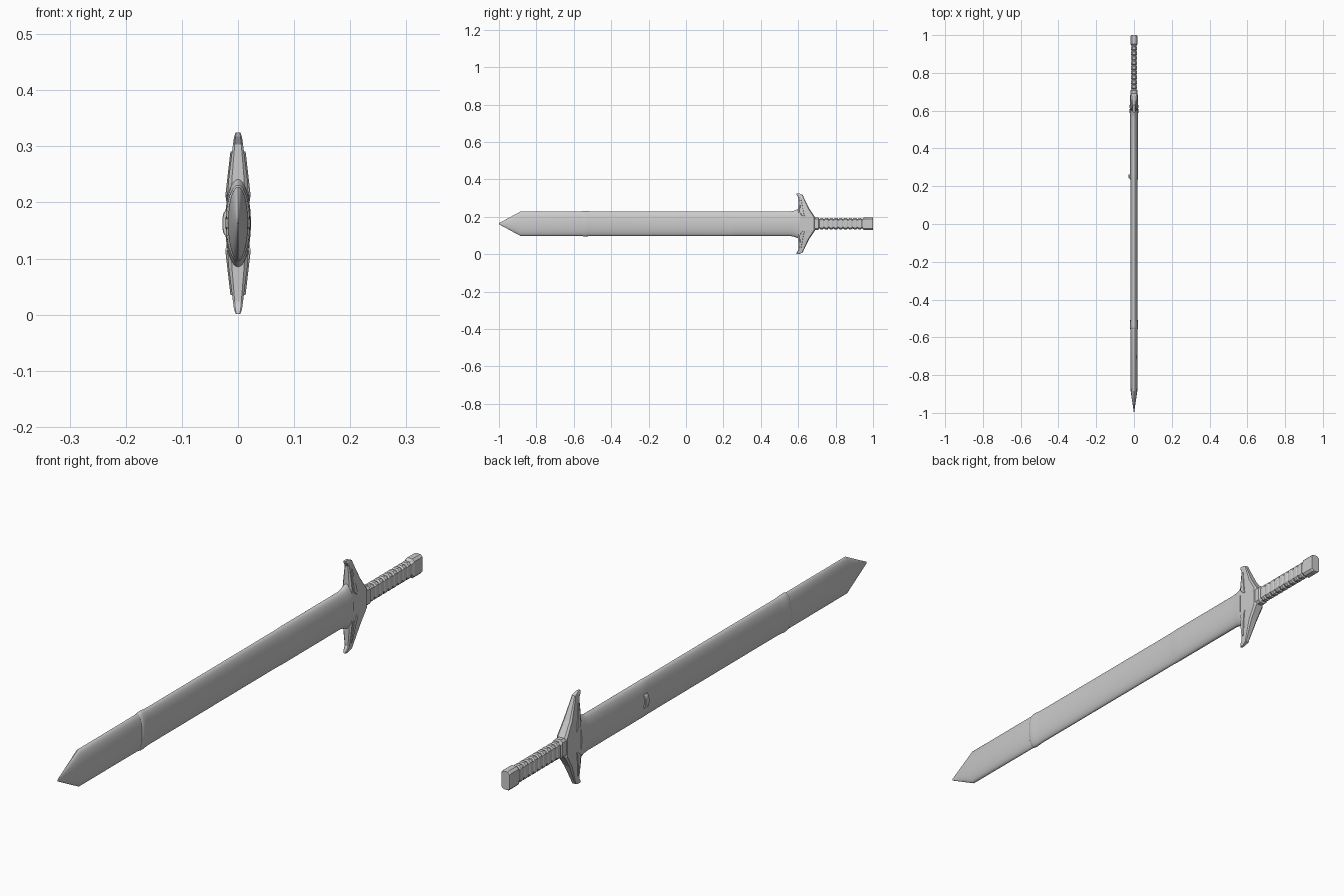
import bpy, bmesh, math

if "Cube" in bpy.data.objects:
    bpy.data.objects.remove(bpy.data.objects["Cube"])

ZC = 0.163  # height of the sword's long axis


def ellipse(a, b, n=40):
    return [(a * math.cos(2 * math.pi * i / n), b * math.sin(2 * math.pi * i / n)) for i in range(n)]


def chamfered(a, b, c):
    return [(a, b - c), (a - c, b), (c - a, b), (-a, b - c),
            (-a, c - b), (c - a, -b), (a - c, -b), (a, c - b)]


def loft(name, rings, smooth=None):
    """Skin a list of rings (each a list of 3D points) and cap both ends."""
    bm = bmesh.new()
    loops = [[bm.verts.new(p) for p in r] for r in rings]
    n = len(loops[0])
    for r, s in zip(loops, loops[1:]):
        for i in range(n):
            j = (i + 1) % n
            bm.faces.new((r[i], r[j], s[j], s[i]))
    bm.faces.new(loops[0])
    bm.faces.new(loops[-1])
    bmesh.ops.recalc_face_normals(bm, faces=bm.faces)
    me = bpy.data.meshes.new(name)
    bm.to_mesh(me)
    bm.free()
    ob = bpy.data.objects.new(name, me)
    bpy.context.collection.objects.link(ob)
    if smooth:
        bpy.ops.object.select_all(action='DESELECT')
        ob.select_set(True)
        bpy.context.view_layer.objects.active = ob
        bpy.ops.object.shade_smooth_by_angle(angle=math.radians(smooth))
    return ob


def along_y(y, sec):
    return [(x, y, ZC + z) for x, z in sec]


def along_z(z, cx, cy, sec):
    return [(cx + x, cy + y, z) for x, y in sec]


# pointed tip section
loft("blade_tip", [along_y(y, ellipse(a, b)) for y, a, b in
     [(-1.0, 0.0005, 0.003), (-0.885, 0.0175, 0.065), (-0.54, 0.0185, 0.065)]], 25)

# sleeve with raised rim, soft step near the hilt and flared mouth
loft("sleeve", [along_y(y, ellipse(a, b)) for y, a, b in
     [(-0.557, 0.0185, 0.0645), (-0.555, 0.0205, 0.066), (-0.547, 0.022, 0.068),
      (-0.535, 0.022, 0.068), (-0.52, 0.0205, 0.0665), (-0.50, 0.0195, 0.0655),
      (0.21, 0.0185, 0.0655), (0.23, 0.0195, 0.066), (0.25, 0.021, 0.0665),
      (0.27, 0.0215, 0.066), (0.56, 0.0215, 0.066), (0.58, 0.022, 0.070),
      (0.595, 0.023, 0.077), (0.61, 0.023, 0.080)]], 40)

# belt loop on the left face
loft("belt_loop", [along_z(ZC + dz, cx, 0.252, chamfered(0.0035, 0.010, 0.0012)) for dz, cx in
     [(-0.024, -0.018), (-0.018, -0.0225), (-0.008, -0.0245),
      (0.008, -0.0245), (0.018, -0.0225), (0.024, -0.018)]], 40)

# cross guard: half profile (offset from axis, half width, front y, back y), mirrored
half = [(0.162, 0.004, 0.590, 0.606), (0.154, 0.007, 0.592, 0.624), (0.140, 0.009, 0.601, 0.630),
        (0.080, 0.0165, 0.600, 0.660), (0.033, 0.020, 0.598, 0.692)]
profile = [(-d, *r) for d, *r in half] + [(d, *r) for d, *r in reversed(half)]
loft("cross_guard", [along_z(ZC + d, 0, (y0 + y1) / 2, chamfered(w, (y1 - y0) / 2, w * 0.35))
                     for d, w, y0, y1 in profile])

# raised ribs on both faces of each guard arm
for sx in (-1, 1):
    for sz in (-1, 1):
        loft("guard_rib", [along_z(ZC + sz * d, sx * cx, cy, chamfered(0.003, hy, 0.001))
                           for d, cx, cy, hy in
                           [(0.128, 0.0105, 0.612, 0.004), (0.05, 0.0195, 0.622, 0.009),
                            (0.036, 0.0175, 0.632, 0.003)]])

# ribbed grip with collar and pommel
sections = [(0.685, 0.0175, 0.033), (0.708, 0.0175, 0.033), (0.711, 0.0145, 0.027)]
for i in range(9):
    y = 0.714 + i * 0.0255
    sections += [(y, 0.0135, 0.0255), (y + 0.005, 0.0155, 0.030),
                 (y + 0.018, 0.0155, 0.030), (y + 0.022, 0.0135, 0.0255)]
sections += [(0.945, 0.0145, 0.027), (0.952, 0.0175, 0.034), (0.995, 0.0175, 0.034), (1.0, 0.016, 0.032)]
loft("grip", [along_y(y, chamfered(a, b, 0.008)) for y, a, b in sections])
